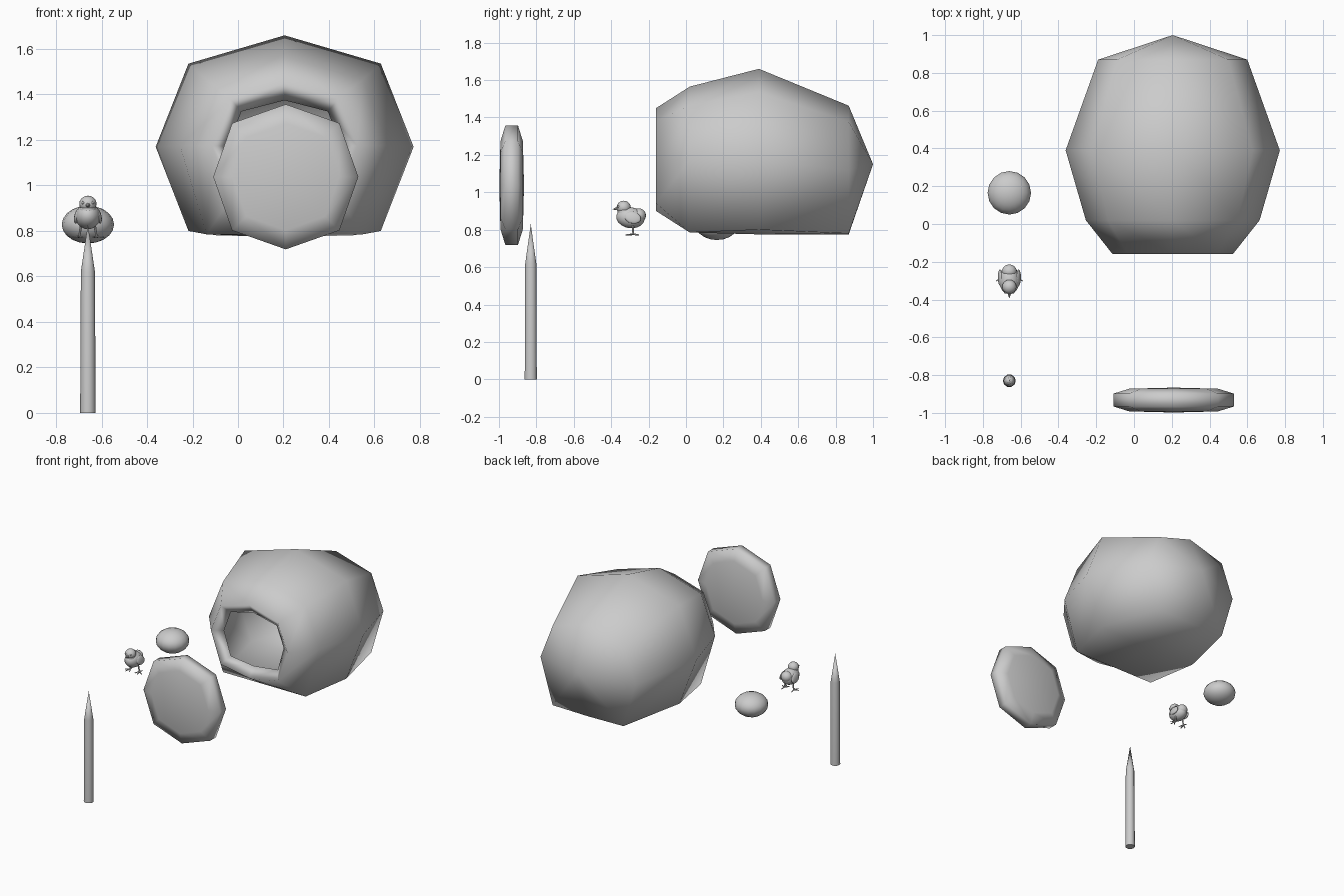
import bpy, bmesh
from math import sin, cos, pi, radians
from mathutils import Vector

if "Cube" in bpy.data.objects:
    bpy.data.objects.remove(bpy.data.objects["Cube"])


def loft(name, rings, loc, sides=8, floor=-9, diag=1, rot=(0, 0, 0), sharp=None):
    """Skin elliptical rings (y, rx, rz, z offset, low) along local y; zero radius closes an end.
    diag pushes the in-between corners out, low sets how far down the lower ones drop."""
    bm = bmesh.new()
    rows = []
    for y, rx, rz, dz, *low in rings:
        row = []
        for i in range(sides):
            c, s = cos(2 * pi * i / sides), sin(2 * pi * i / sides)
            k = diag if i % 2 else 1
            z = -low[0] * rz if low and i % 2 and s < 0 else s * k * rz
            row.append(bm.verts.new((rx * c * k, y, max(floor, dz + z))))
        rows.append(row)
    for a, b in zip(rows, rows[1:]):
        for i in range(sides):
            j = (i + 1) % sides
            bm.faces.new((a[i], b[i], b[j], a[j]))
    bmesh.ops.remove_doubles(bm, verts=bm.verts, dist=1e-5)
    me = bpy.data.meshes.new(name)
    bm.to_mesh(me)
    bm.free()
    ob = bpy.data.objects.new(name, me)
    bpy.context.collection.objects.link(ob)
    ob.location, ob.rotation_euler = loc, rot
    smooth(ob, sharp)
    return ob


def smooth(ob, angle=None):
    bpy.ops.object.select_all(action='DESELECT')
    ob.select_set(True)
    bpy.context.view_layer.objects.active = ob
    if angle:
        bpy.ops.object.shade_smooth_by_angle(angle=radians(angle))
    else:
        bpy.ops.object.shade_smooth()


def ball(name, loc, size, rot=(0, 0, 0), seg=16, rings=10):
    bpy.ops.mesh.primitive_uv_sphere_add(segments=seg, ring_count=rings, radius=1,
                                         location=loc, rotation=rot)
    ob = bpy.context.object
    ob.name, ob.scale = name, size
    smooth(ob)
    return ob


def rod(name, a, b, r1, r2, sides=8):
    a, b = Vector(a), Vector(b)
    d = b - a
    bpy.ops.mesh.primitive_cone_add(vertices=sides, radius1=r1, radius2=r2, depth=d.length,
                                    location=(a + b) / 2,
                                    rotation=d.to_track_quat('Z', 'Y').to_euler())
    ob = bpy.context.object
    ob.name = name
    smooth(ob, 40)
    return ob


# hollow boulder with a flattened underside, open at the front
cave = loft("hollow_boulder", [(-0.16, 0.318, 0.275, 0.005, 0.85), (0.02, 0.46, 0.39, 0.005, 1),
                               (0.39, 0.567, 0.49, 0, 0.755), (0.87, 0.395, 0.345, -0.052, 0.98),
                               (1.0, 0, 0, -0.02)], (0.205, 0, 1.17), floor=-0.395, diag=1.055)
shell = cave.modifiers.new("wall", 'SOLIDIFY')
shell.thickness = 0.09
shell.offset = -1

# round door stone
loft("door_stone", [(-0.066, 0, 0, 0), (-0.06, 0.235, 0.235, 0), (-0.034, 0.319, 0.319, 0),
                    (0.034, 0.319, 0.319, 0), (0.06, 0.235, 0.235, 0), (0.066, 0, 0, 0)],
     (0.21, -0.932, 1.038), diag=1.045)

# pointed stake
loft("stake", [(0, 0, 0, 0), (0, 0.034, 0.034, 0), (0.62, 0.031, 0.031, 0), (0.83, 0, 0, 0)],
     (-0.66, -0.83, 0), sides=10, rot=(pi / 2, 0, 0), sharp=60)

# squashed pebble
ball("pebble", (-0.66, 0.165, 0.828), (0.115, 0.115, 0.083))

# chick body, head, tail and beak
X = -0.66
ball("chick_body", (X, -0.297, 0.864), (0.055, 0.076, 0.056), (radians(-8), 0, 0))
ball("chick_neck", (X, -0.328, 0.893), (0.037, 0.038, 0.035))
ball("chick_head", (X, -0.333, 0.919), (0.038, 0.038, 0.036))
ball("chick_tail", (X, -0.252, 0.876), (0.04, 0.038, 0.038))
rod("chick_beak", (X, -0.362, 0.914), (X, -0.392, 0.909), 0.012, 0.001)

# mirrored chick parts
for side, s in (("left", -1), ("right", 1)):
    ball(side + "_wing", (X + s * 0.048, -0.285, 0.865), (0.012, 0.045, 0.032),
         (radians(-15), s * radians(-12), 0))
    ball(side + "_eye", (X + s * 0.022, -0.362, 0.924), (0.006, 0.006, 0.007), seg=8, rings=6)
    hip, ankle = (X + s * 0.03, -0.285, 0.825), (X + s * 0.038, -0.282, 0.776)
    rod(side + "_leg", hip, ankle, 0.006, 0.005)
    for k, (dx, dy) in enumerate(((0.032, -0.02), (0.01, -0.04), (-0.016, -0.032), (0.004, 0.03))):
        rod(f"{side}_toe_{k}", ankle, (ankle[0] + s * dx, ankle[1] + dy, 0.772), 0.005, 0.003, 6)
